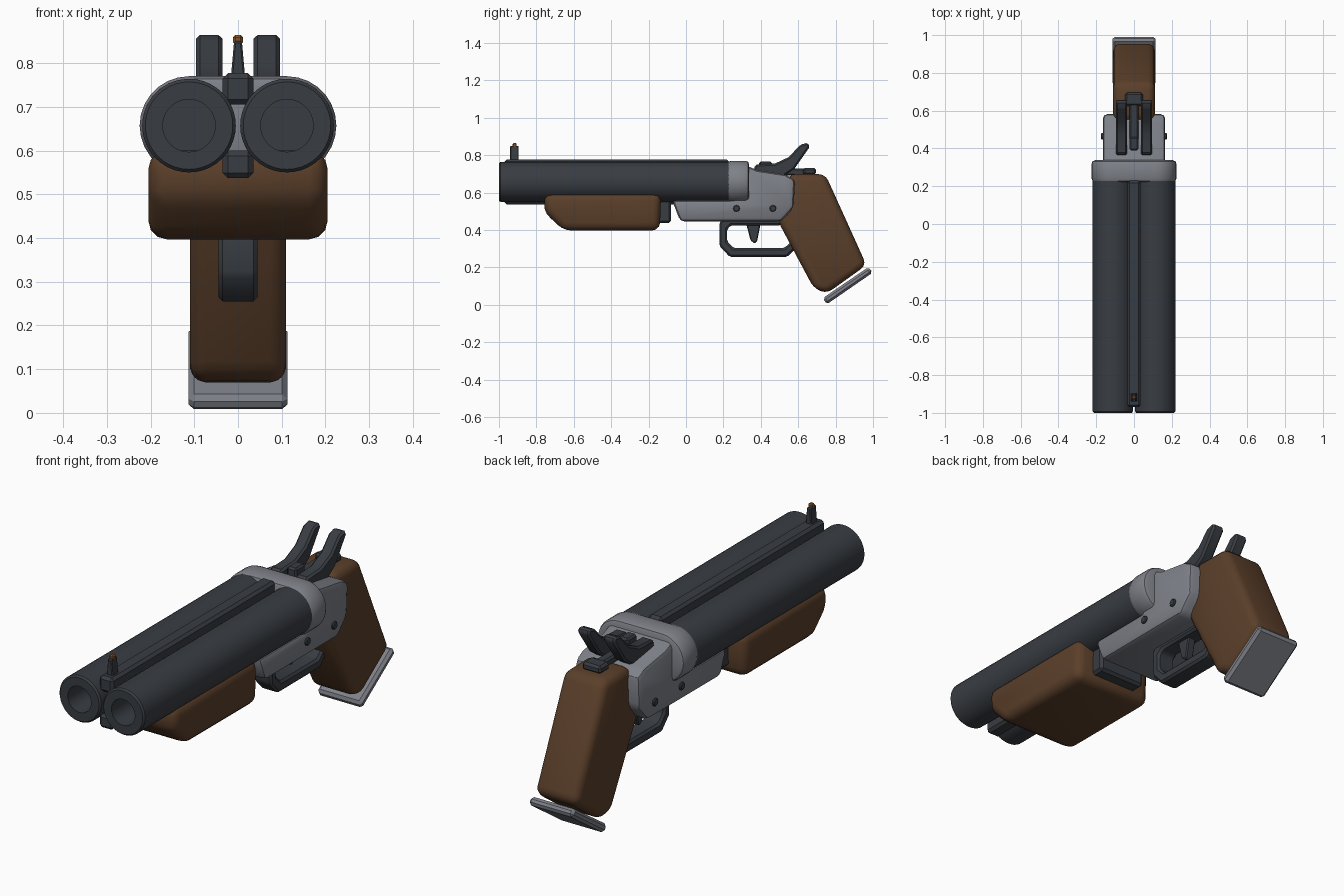
import bpy, bmesh, math
from mathutils import Vector

cube = bpy.data.objects.get("Cube")
if cube:
    bpy.data.objects.remove(cube, do_unlink=True)


def material(name, rgb):
    m = bpy.data.materials.new(name)
    m.use_nodes = True
    m.diffuse_color = (*rgb, 1)
    m.node_tree.nodes["Principled BSDF"].inputs["Base Color"].default_value = (*rgb, 1)
    return m


steel = material("dark steel", (0.04, 0.046, 0.055))
silver = material("grey metal", (0.21, 0.22, 0.25))
wood = material("brown wood", (0.105, 0.05, 0.023))
bead = material("orange bead", (0.25, 0.09, 0.02))


def finish(name, bm, mat, bevel=0.0, segments=1):
    """Bevel the sharp edges, then make a smooth-by-angle object."""
    bmesh.ops.recalc_face_normals(bm, faces=bm.faces)
    if bevel:
        sharp = [e for e in bm.edges if e.calc_face_angle(0) > math.radians(24)]
        bmesh.ops.bevel(bm, geom=sharp, offset=bevel, offset_type='OFFSET',
                        segments=segments, profile=0.5, affect='EDGES',
                        clamp_overlap=True)
    mesh = bpy.data.meshes.new(name)
    bm.to_mesh(mesh)
    bm.free()
    mesh.materials.append(mat)
    ob = bpy.data.objects.new(name, mesh)
    bpy.context.collection.objects.link(ob)
    bpy.ops.object.select_all(action='DESELECT')
    ob.select_set(True)
    bpy.context.view_layer.objects.active = ob
    bpy.ops.object.shade_smooth_by_angle(angle=math.radians(32))
    return ob


def prism(name, points, lo, hi, mat, bevel=0.0, segments=1, axis='x'):
    """Extrude a profile in (y, z) along x, or in (x, z) along y."""
    bm = bmesh.new()
    place = (lambda a, b, t: (t, a, b)) if axis == 'x' else (lambda a, b, t: (a, t, b))
    face = bm.faces.new([bm.verts.new(place(a, b, lo)) for a, b in points])
    top = bmesh.ops.extrude_face_region(bm, geom=[face])["geom"]
    move = Vector(place(0, 0, hi - lo))
    bmesh.ops.translate(bm, vec=move, verts=[v for v in top if isinstance(v, bmesh.types.BMVert)])
    return finish(name, bm, mat, bevel, segments)


def box(name, half_x, y0, y1, z0, z1, mat, bevel=0.01):
    pts = [(y0, z0), (y1, z0), (y1, z1), (y0, z1)]
    return prism(name, pts, -half_x, half_x, mat, bevel)


def circle(cx, cz, r, n, start=0.0, sweep=math.tau):
    return [(cx + r * math.cos(start + sweep * i / n),
             cz + r * math.sin(start + sweep * i / n)) for i in range(n)]


BX, BZ = 0.112, 0.657  # barrel axis

# Twin barrels: lathed with a chamfered muzzle and a blind bore
profile = [(0, -0.65), (0.06, -0.65), (0.06, -1), (0.1, -1), (0.107, -0.992),
           (0.107, 0.24), (0, 0.24)]
for side, x in (("right", -BX), ("left", BX)):
    bm = bmesh.new()
    vs = [bm.verts.new((r, y, 0)) for r, y in profile]
    es = [bm.edges.new(pair) for pair in zip(vs, vs[1:])]
    bmesh.ops.spin(bm, geom=vs + es, cent=(0, 0, 0), axis=(0, 1, 0),
                   angle=math.tau, steps=40)
    bmesh.ops.remove_doubles(bm, verts=bm.verts, dist=0.0001)
    bmesh.ops.translate(bm, vec=(x, 0, BZ), verts=bm.verts)
    finish(side + "_barrel", bm, steel)

# Ribs between the barrels and the front sight
box("top_rib", 0.035, -0.97, 0.23, 0.705, 0.777, steel, 0.012)
box("bottom_rib", 0.035, -0.97, 0.2, 0.537, 0.6, steel, 0.012)
prism("front_sight", [(-0.016, 0.77), (0.016, 0.77), (0.009, 0.85), (-0.009, 0.85)],
      -0.94, -0.895, steel, 0.004, axis='y')
box("sight_bead", 0.011, -0.928, -0.905, 0.842, 0.864, bead, 0.005)

# Receiver: breech collar wrapped round both barrels, then the body
n = 14
stadium = (circle(BX, BZ, 0.113, n, -math.pi / 2, math.pi) + [(BX, BZ + 0.113)]
           + circle(-BX, BZ, 0.113, n, math.pi / 2, math.pi) + [(-BX, BZ - 0.113)])
prism("breech_collar", stadium, 0.222, 0.338, silver, 0.02, 2, axis='y')
prism("receiver_body",
      [(-0.075, 0.56), (-0.03, 0.445), (0.51, 0.445), (0.575, 0.52), (0.583, 0.67),
       (0.53, 0.697), (0.38, 0.72), (0.31, 0.75), (0.24, 0.75), (0.24, 0.56)],
      -0.165, 0.165, silver, 0.024, 2)
for i, y in enumerate((0.27, 0.465)):
    prism(f"receiver_pin_{i + 1}", circle(y, 0.515, 0.018, 16), -0.174, 0.174, steel, 0.004)

# Wooden fore-end and the hinge block behind it
prism("fore_end", [(-0.757, 0.6), (-0.757, 0.495), (-0.655, 0.397), (-0.14, 0.397), (-0.133, 0.6)],
      -0.205, 0.205, wood, 0.042, 3)
box("hinge_block", 0.12, -0.15, -0.08, 0.437, 0.58, steel, 0.012)

# Trigger guard loop and trigger
prism("trigger_guard",
      [(0.178, 0.44), (0.178, 0.315), (0.235, 0.255), (0.54, 0.255), (0.595, 0.31),
       (0.56, 0.335), (0.525, 0.303), (0.255, 0.303), (0.22, 0.338), (0.22, 0.405),
       (0.24, 0.425), (0.51, 0.425), (0.51, 0.46), (0.2, 0.46)],
      -0.045, 0.045, steel, 0.01)
prism("trigger", [(0.32, 0.44), (0.345, 0.345), (0.365, 0.328), (0.38, 0.338), (0.4, 0.44)],
      -0.02, 0.02, steel, 0.005)

# Grip with its cross pin and the butt plate
prism("grip", [(0.55, 0.7), (0.745, 0.698), (0.965, 0.212), (0.755, 0.062), (0.685, 0.085),
               (0.49, 0.45)], -0.11, 0.11, wood, 0.042, 3)
prism("grip_pin", circle(0.737, 0.118, 0.01, 10), -0.108, 0.108, steel)
prism("butt_plate", [(0.752, 0.002), (0.998, 0.172), (0.976, 0.202), (0.732, 0.036)],
      -0.113, 0.113, silver, 0.012)

# Pair of hammers
for side, x in (("right", -0.066), ("left", 0.066)):
    prism(side + "_hammer",
          [(0.36, 0.71), (0.37, 0.75), (0.475, 0.755), (0.55, 0.79), (0.61, 0.855),
           (0.65, 0.867), (0.662, 0.845), (0.578, 0.725), (0.52, 0.685)],
          x - 0.03, x + 0.03, steel, 0.009)

# Opening lever between the hammers
box("lever_pivot", 0.024, 0.39, 0.46, 0.7, 0.765, steel, 0.008)
box("lever_arm", 0.024, 0.43, 0.68, 0.69, 0.728, steel, 0.008)
box("lever_thumb_piece", 0.048, 0.625, 0.695, 0.695, 0.732, steel, 0.01)
